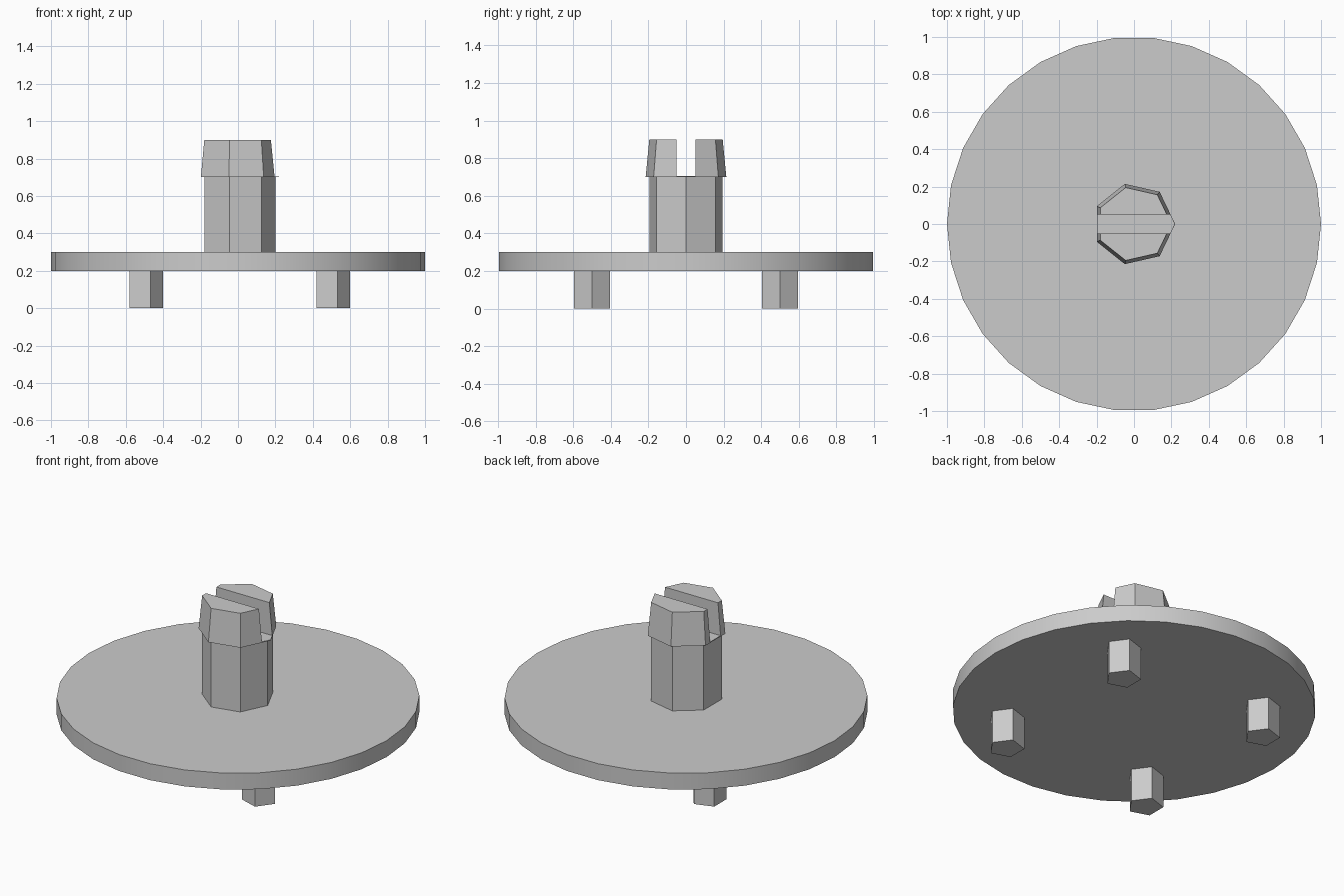
import bpy
import math

if "Cube" in bpy.data.objects:
    bpy.data.objects.remove(bpy.data.objects["Cube"], do_unlink=True)

GREY = (0.6, 0.6, 0.6, 1.0)
grey = bpy.data.materials.new("light grey plastic")
grey.use_nodes = True
grey.diffuse_color = GREY
grey.node_tree.nodes["Principled BSDF"].inputs["Base Color"].default_value = GREY


def prism(name, sides, bottom_r, top_r, z0, z1, x=0, y=0):
    """Upright prism or taper with one corner pointing along +x."""
    bpy.ops.mesh.primitive_cone_add(
        vertices=sides, radius1=bottom_r, radius2=top_r, depth=z1 - z0,
        location=(0, 0, 0))
    ob = bpy.context.object
    ob.name = ob.data.name = name
    # the primitive starts on +y, so turn its first corner to +x
    ob.rotation_euler.z = -math.pi / 2
    bpy.ops.object.transform_apply(location=False, rotation=True, scale=False)
    ob.location = (x, y, (z0 + z1) / 2)
    ob.data.materials.append(grey)
    return ob


# Round plate with a smooth rim
plate = prism("plate", 30, 1, 1, 0.2, 0.3)
bpy.ops.object.shade_smooth_by_angle(angle=math.radians(30))

# Central stem
prism("stem", 7, 0.2, 0.2, 0.3, 0.7)

# Tapered cap, slotted along x
cap = prism("slotted_cap", 7, 0.22, 0.2, 0.7, 0.9)
bpy.ops.mesh.primitive_cube_add(size=1, location=(0, 0, 0.855))
cutter = bpy.context.object
cutter.name = "slot_cutter"
cutter.scale = (1, 0.1, 0.3)
cutter.hide_render = True
slot = cap.modifiers.new("slot", "BOOLEAN")
slot.operation = "DIFFERENCE"
slot.solver = "EXACT"
slot.object = cutter
bpy.ops.object.select_all(action="DESELECT")
cap.select_set(True)
bpy.context.view_layer.objects.active = cap
bpy.ops.object.modifier_apply(modifier=slot.name)
bpy.data.objects.remove(cutter, do_unlink=True)

# Four pegs under the plate
for x, side in ((0.5, "left"), (-0.5, "right")):
    for y, end in ((-0.5, "front"), (0.5, "back")):
        prism(f"{end}_{side}_peg", 5, 0.1, 0.1, 0, 0.2, x, y)
